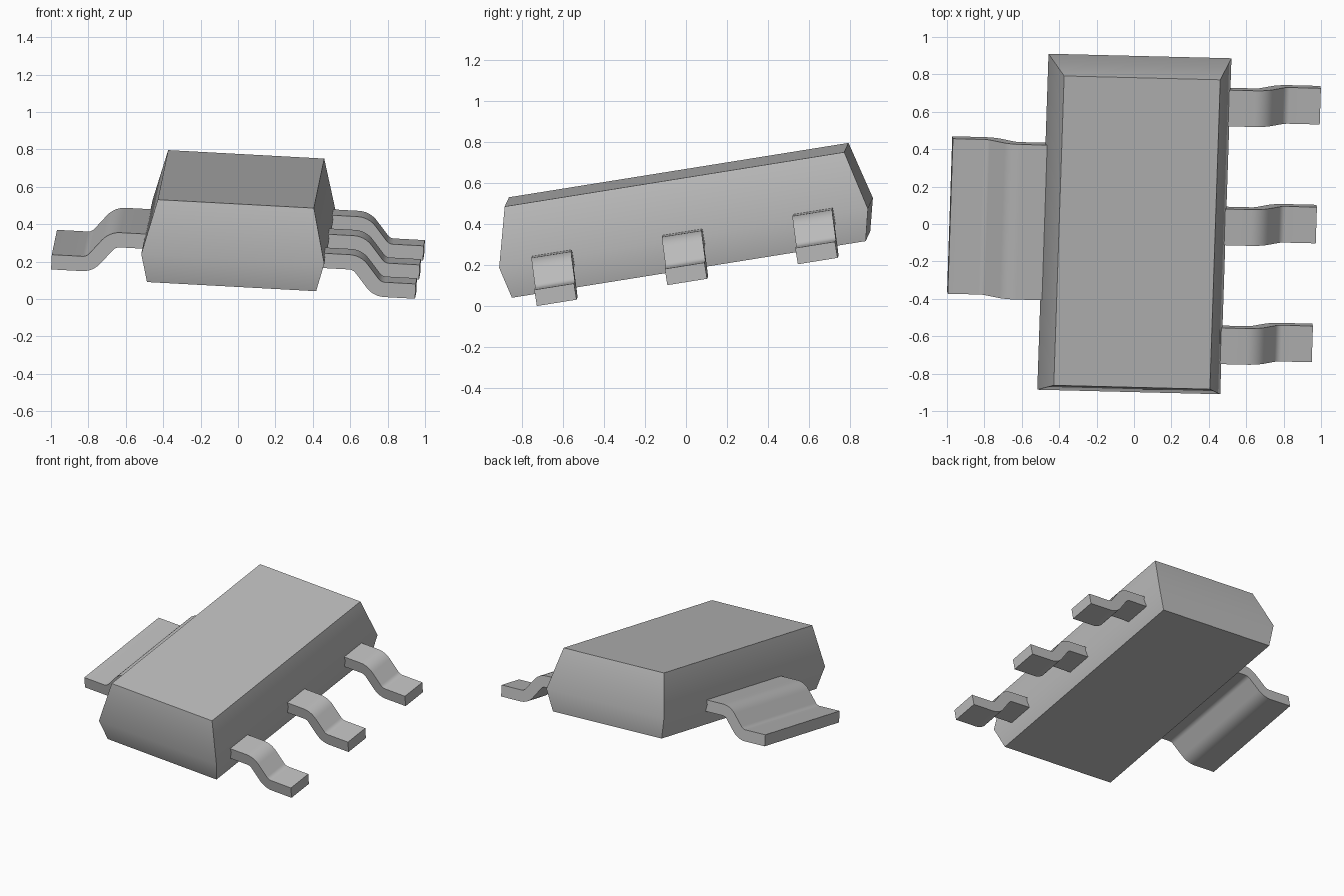
import bpy, bmesh
from math import sin, cos, radians
from mathutils import Matrix, Vector

cube = bpy.data.objects.get("Cube")
if cube:
    bpy.data.objects.remove(cube, do_unlink=True)

# Single grey material
grey = bpy.data.materials.new("plain_grey")
grey.use_nodes = True
colour = (0.5, 0.5, 0.5, 1)
grey.diffuse_color = colour
grey.node_tree.nodes["Principled BSDF"].inputs["Base Color"].default_value = colour

# Tilted frame shared by all parts; its origin is the body's parting plane
length_axis = Vector((0.033, 0.987, 0.158)).normalized()
up_axis = Vector((0.998, -0.025, -0.054)).cross(length_axis).normalized()
width_axis = length_axis.cross(up_axis)
frame = Matrix((width_axis, length_axis, up_axis)).transposed().to_4x4()
frame.translation = (0.002, 0, 0.358)


def finish(name, bm):
    bmesh.ops.recalc_face_normals(bm, faces=bm.faces)
    mesh = bpy.data.meshes.new(name)
    bm.to_mesh(mesh)
    bm.free()
    mesh.materials.append(grey)
    obj = bpy.data.objects.new(name, mesh)
    bpy.context.collection.objects.link(obj)
    obj.matrix_world = frame
    bpy.ops.object.select_all(action="DESELECT")
    obj.select_set(True)
    bpy.context.view_layer.objects.active = obj
    bpy.ops.object.shade_smooth_by_angle(angle=radians(30))


def add_body():
    # Three stacked rectangles: bottom, parting line, top
    bm = bmesh.new()
    rings = []
    for inset, z in ((0.037, -0.156), (0, 0), (0.072, 0.287)):
        x, y = 0.49 - inset, 0.91 - inset
        rings.append([bm.verts.new((sx * x, sy * y, z))
                      for sx, sy in ((-1, -1), (1, -1), (1, 1), (-1, 1))])
    bm.faces.new(rings[0])
    bm.faces.new(rings[-1])
    for low, high in zip(rings, rings[1:]):
        for i in range(4):
            j = (i + 1) % 4
            bm.faces.new((low[i], low[j], high[j], high[i]))
    finish("body", bm)


def bent_profile(thickness=0.08, radius=0.085, bend=50, steps=6):
    # Centre line with two opposite arcs, offset to both sides
    start, tip, high, low = 0.62, 0.98, -0.01, -0.149
    end = 0.815
    path = [(0.42, high, 0)]
    angles = [radians(bend * i / steps) for i in range(steps + 1)]
    path += [(start + radius * sin(a), high - radius * (1 - cos(a)), a) for a in angles]
    path += [(end - radius * sin(a), low + radius * (1 - cos(a)), a) for a in reversed(angles)]
    path.append((tip, low, 0))
    half = thickness / 2
    top = [(x + half * sin(a), z + half * cos(a)) for x, z, a in path]
    bottom = [(x - half * sin(a), z - half * cos(a)) for x, z, a in path]
    return top, bottom


def add_lead(name, side, centre, width):
    bm = bmesh.new()
    top, bottom = bent_profile()
    front, back = centre - width / 2, centre + width / 2
    sections = [[bm.verts.new((side * x, y, z))
                 for (x, z), y in ((t, front), (t, back), (b, back), (b, front))]
                for t, b in zip(top, bottom)]
    for a, b in zip(sections, sections[1:]):
        for i in range(4):
            j = (i + 1) % 4
            bm.faces.new((a[i], a[j], b[j], b[i]))
    bm.faces.new(sections[0])
    bm.faces.new(sections[-1])
    finish(name, bm)


add_body()
add_lead("wide_tab", -1, 0, 0.84)
for label, row in (("front", -1), ("middle", 0), ("back", 1)):
    add_lead(label + "_lead", 1, row * 0.644, 0.196)
